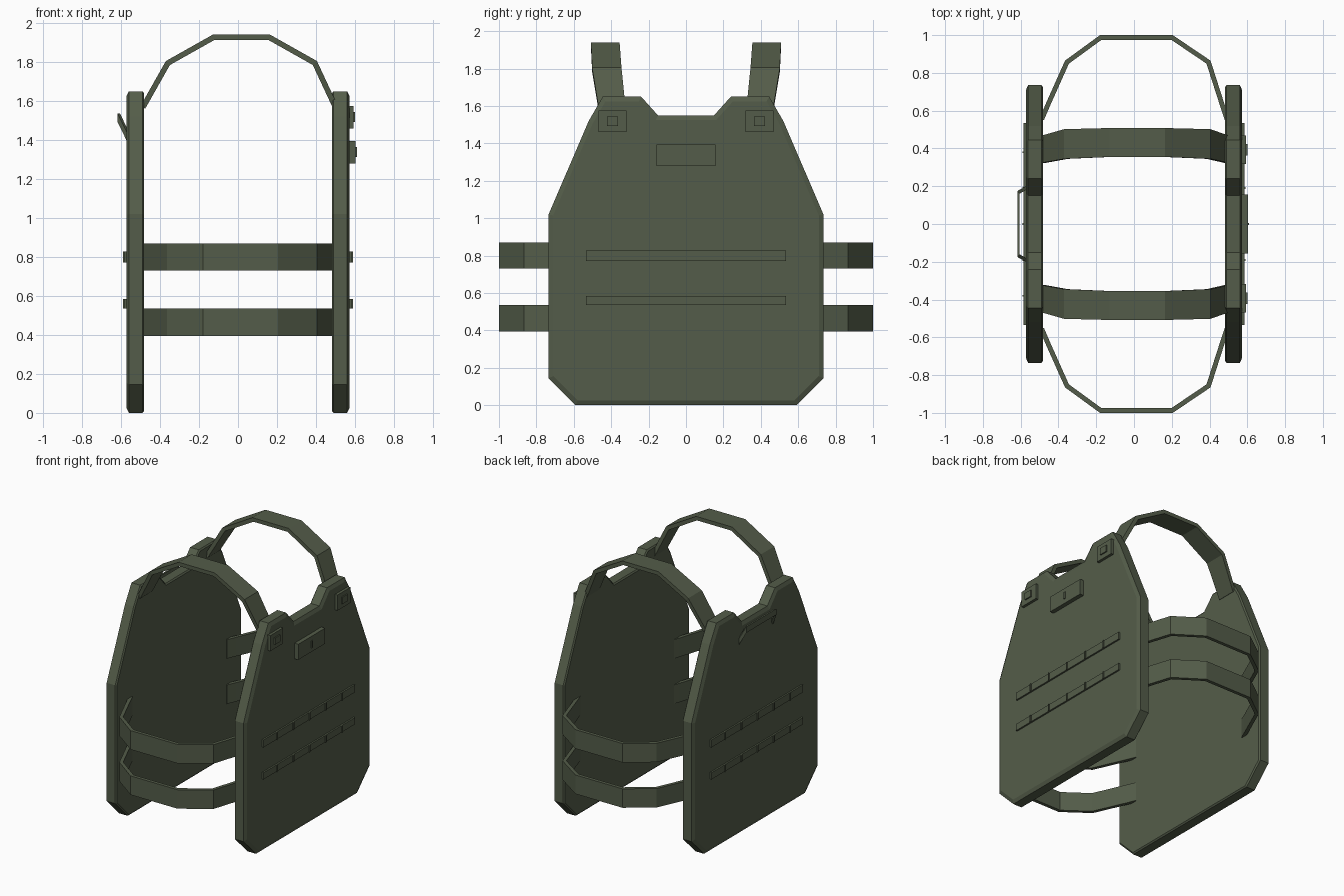
import bpy, bmesh
from mathutils import Vector

if "Cube" in bpy.data.objects:
    bpy.data.objects.remove(bpy.data.objects["Cube"])

olive = bpy.data.materials.new("olive_fabric")
olive.diffuse_color = (0.088, 0.108, 0.067, 1)
olive.use_nodes = True
olive.node_tree.nodes["Principled BSDF"].inputs["Base Color"].default_value = olive.diffuse_color


def finish(bm, name):
    bmesh.ops.recalc_face_normals(bm, faces=bm.faces)
    mesh = bpy.data.meshes.new(name)
    bm.to_mesh(mesh)
    bm.free()
    mesh.materials.append(olive)
    obj = bpy.data.objects.new(name, mesh)
    bpy.context.collection.objects.link(obj)
    return obj


def box(name, x, y, z):
    """Box from three (low, high) ranges."""
    bm = bmesh.new()
    bmesh.ops.create_cube(bm, size=1)
    for v in bm.verts:
        v.co = [(r[0] + r[1]) / 2 + c * (r[1] - r[0]) for r, c in zip((x, y, z), v.co)]
    return finish(bm, name)


def ribbon(name, path, thick, spans, place):
    """Flat strap along a 2D path; spans give its (low, high) width at each point."""
    pts = [Vector(p) for p in path]
    bm = bmesh.new()
    rings = []
    for i, p in enumerate(pts):
        a = (p - pts[i - 1]).normalized() if i else None
        b = (pts[i + 1] - p).normalized() if i < len(pts) - 1 else None
        a, b = a or b, b or a
        na, nb = Vector((-a.y, a.x)), Vector((-b.y, b.x))
        n = (na + nb).normalized()
        n *= thick / max(n.dot(na), 0.3)
        lo, hi = spans[i]
        q = p - n  # path is the outer side, running clockwise
        rings.append([bm.verts.new(place(u, w)) for u, w in ((p, lo), (p, hi), (q, hi), (q, lo))])
    for r, s in zip(rings, rings[1:]):
        for k in range(4):
            m = (k + 1) % 4
            bm.faces.new((r[k], r[m], s[m], s[k]))
    bm.faces.new(rings[0])
    bm.faces.new(rings[-1])
    return finish(bm, name)


# Armour plates with chamfered rims
half = [(0.59, 0), (0.735, 0.145), (0.735, 1.02), (0.52, 1.52),
        (0.445, 1.65), (0.24, 1.65), (0.15, 1.55)]
outline = half + [(-y, z) for y, z in reversed(half)]


def plate(name, side):
    bm = bmesh.new()
    inner = bm.faces.new([bm.verts.new((side * 0.49, y, z)) for y, z in outline])
    ext = bmesh.ops.extrude_face_region(bm, geom=[inner], use_keep_orig=True)
    outer = [f for f in ext["geom"] if isinstance(f, bmesh.types.BMFace)][0]
    bmesh.ops.translate(bm, verts=outer.verts, vec=(side * 0.07, 0, 0))
    bmesh.ops.recalc_face_normals(bm, faces=bm.faces)
    bmesh.ops.inset_region(bm, faces=[outer], thickness=0.025, depth=0.012, use_even_offset=True)
    bmesh.ops.inset_region(bm, faces=[inner], thickness=0.01, depth=0.008, use_even_offset=True)
    return finish(bm, name)


plate("right_plate", 1)
plate("left_plate", -1)

# Two waist straps on each end, two shoulder straps over the top
waist = [(-0.50, 0.56), (-0.47, 0.63), (-0.365, 0.865), (-0.18, 1.0),
         (0.205, 1.0), (0.405, 0.865), (0.49, 0.60), (0.505, 0.555)]
shoulder = [(-0.50, 1.575), (-0.37, 1.805), (-0.13, 1.94),
            (0.165, 1.94), (0.405, 1.805), (0.51, 1.58)]
shoulder_w = [(0.322, 0.465), (0.345, 0.502), (0.355, 0.508),
              (0.355, 0.508), (0.345, 0.502), (0.322, 0.465)]
for s, end in ((1, "back"), (-1, "front")):
    for lo, hi, level in ((0.395, 0.535, "lower"), (0.73, 0.87, "upper")):
        ribbon(f"{end}_{level}_waist_strap", waist, 0.025, [(lo, hi)] * len(waist),
               lambda p, w: (p.x, s * p.y, w))
    ribbon(f"{end}_shoulder_strap", shoulder, 0.028, shoulder_w,
           lambda p, w: (p.x, s * w, p.y))


# Webbing rows with stitched dividers on both plates
def span(side, a, b):
    return tuple(sorted((side * a, side * b)))


for side, label in ((1, "right"), (-1, "left")):
    for lo, hi, level in ((0.535, 0.585, "lower"), (0.772, 0.827, "upper")):
        box(f"{label}_{level}_webbing", span(side, 0.565, 0.584), (-0.535, 0.535), (lo, hi))
        for k in range(-2, 3):
            box(f"{label}_{level}_divider", span(side, 0.565, 0.591),
                (k * 0.19 - 0.005, k * 0.19 + 0.005), (lo, hi))

# Buckle pads and centre patch on the right plate
for s, end in ((1, "back"), (-1, "front")):
    box(f"{end}_buckle_pad", (0.56, 0.592), span(s, 0.318, 0.468), (1.46, 1.575))
    box(f"{end}_buckle_button", (0.58, 0.601), span(s, 0.363, 0.423), (1.493, 1.543))
box("centre_patch", (0.565, 0.603), (-0.157, 0.157), (1.28, 1.395))
box("centre_patch_bar", (0.59, 0.61), (-0.006, 0.006), (1.312, 1.363))

# Drag handle leaning out from the left plate
bm = bmesh.new()
rings = []
for x, y, z in ((-0.56, -0.2, 1.42), (-0.605, -0.175, 1.513),
                (-0.605, 0.175, 1.513), (-0.56, 0.2, 1.42)):
    t = 0.014 if y < 0 else -0.014
    rings.append([bm.verts.new(c) for c in (
        (x - 0.012, y, z - 0.022), (x - 0.012, y, z + 0.022),
        (x, y + t, z + 0.022), (x, y + t, z - 0.022))])
for r, q in zip(rings, rings[1:]):
    for k in range(4):
        m = (k + 1) % 4
        bm.faces.new((r[k], r[m], q[m], q[k]))
bm.faces.new(rings[0])
bm.faces.new(rings[-1])
finish(bm, "drag_handle")
